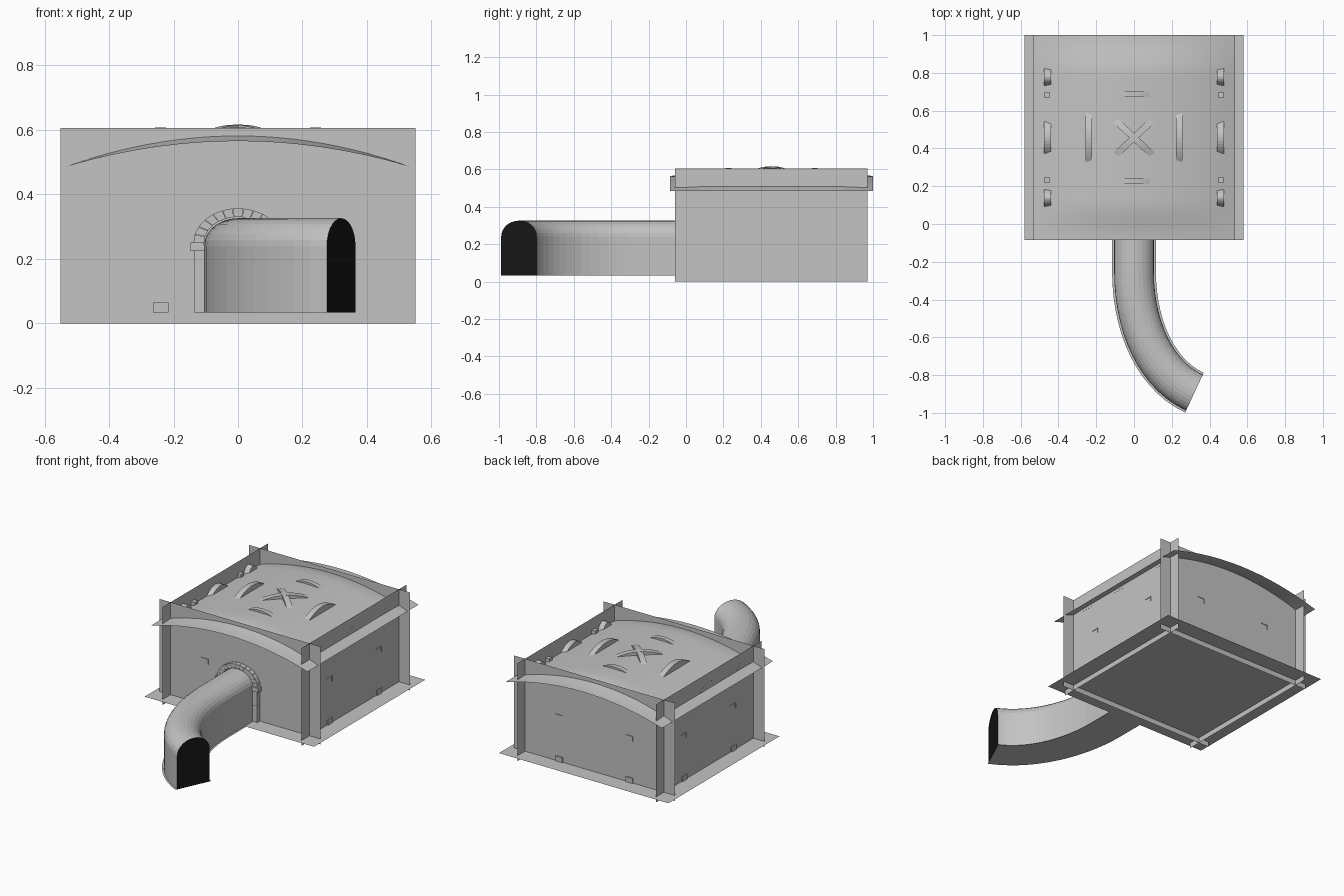
import bpy, bmesh, math
from mathutils import Vector, Matrix

cube = bpy.data.objects.get("Cube")
if cube:
    bpy.data.objects.remove(cube, do_unlink=True)


def material(name, value):
    m = bpy.data.materials.new(name)
    m.use_nodes = True
    color = (value, value, value, 1)
    m.diffuse_color = color
    m.node_tree.nodes["Principled BSDF"].inputs["Base Color"].default_value = color
    return m


STONE = material("grey_stone", 0.55)
DARK = material("black_opening", 0.008)
MID_Y = 0.4575


def finish(name, bm, mat=STONE, smooth=False):
    mesh = bpy.data.meshes.new(name)
    bm.to_mesh(mesh)
    bm.free()
    mesh.materials.append(mat)
    obj = bpy.data.objects.new(name, mesh)
    bpy.context.collection.objects.link(obj)
    for p in mesh.polygons:
        p.use_smooth = smooth
    return obj


def sheet(name, nu, nv, func, mat=STONE, smooth=False):
    """Grid surface from func(u, v), u and v in 0..1."""
    bm = bmesh.new()
    rows = [[bm.verts.new(func(i / nu, j / nv)) for i in range(nu + 1)] for j in range(nv + 1)]
    for a, b in zip(rows, rows[1:]):
        for i in range(nu):
            bm.faces.new((a[i], a[i + 1], b[i + 1], b[i]))
    return finish(name, bm, mat, smooth)


def prism(name, outline, depth, matrix):
    """Extrude an outline in the local XZ plane along local Y, centred."""
    bm = bmesh.new()
    face = bm.faces.new([bm.verts.new((x, -depth / 2, z)) for x, z in outline])
    ext = bmesh.ops.extrude_face_region(bm, geom=[face])
    moved = [g for g in ext["geom"] if isinstance(g, bmesh.types.BMVert)]
    bmesh.ops.translate(bm, verts=moved, vec=(0, depth, 0))
    bmesh.ops.recalc_face_normals(bm, faces=bm.faces)
    bm.transform(matrix)
    return finish(name, bm)


def box(name, center, size):
    x, z = size[0] / 2, size[2] / 2
    return prism(name, [(-x, -z), (x, -z), (x, z), (-x, z)], size[1], Matrix.Translation(center))


def bow(name, x, y, length, width, low, top, angle):
    """Arched bar, seen where it pokes above the ceiling."""
    arc = [(t * length / 10, top - (top - low) * (t / 5) ** 2) for t in range(-5, 6)]
    outline = [(-length / 2, low - 0.02), (length / 2, low - 0.02)] + arc[::-1]
    return prism(name, outline, width, Matrix.Translation((x, y, 0)) @ Matrix.Rotation(angle, 4, "Z"))


# Floor and crossing walls
sheet("floor", 1, 1, lambda u, v: (-0.58 + 1.16 * u, -0.085 + 1.085 * v, 0.033))
sheet("front_wall", 1, 1, lambda u, v: (-0.55 + 1.1 * u, 0.02, 0.605 * v))
sheet("back_wall", 1, 1, lambda u, v: (0.55 - 1.1 * u, 0.895, 0.605 * v))
sheet("left_wall", 1, 1, lambda u, v: (0.475, -0.06 + 1.03 * u, 0.605 * v))
sheet("right_wall", 1, 1, lambda u, v: (-0.475, 0.97 - 1.03 * u, 0.605 * v))


# Vaulted ceiling, drooping at the front and back edges
def vault(u, v):
    s = 2 * u - 1
    t = min(min(v, 1 - v) * 1.085 / 0.2, 1)
    rise = 0.08 + 0.03 * t * t * (3 - 2 * t)
    return (0.535 * s, -0.085 + 1.085 * v, 0.485 + rise * (1 - s * s))


sheet("ceiling", 24, 30, vault, smooth=True)

# Arched ribs above the ceiling
for sign in (-1, 1):
    bow("cross_rib", 0, MID_Y, 0.27, 0.035, 0.59, 0.616, sign * math.radians(43))
    bow("long_rib", sign * 0.24, MID_Y, 0.26, 0.035, 0.57, 0.608, math.pi / 2)
    bow("short_rib", 0, MID_Y + sign * 0.23, 0.2, 0.03, 0.585, 0.608, 0)
    bow("side_rib", sign * 0.458, MID_Y, 0.17, 0.035, 0.51, 0.55, math.pi / 2)
    for end in (-1, 1):
        bow("side_rib_end", sign * 0.458, MID_Y + end * 0.32, 0.09, 0.035, 0.51, 0.55, math.pi / 2)
        box("side_block", (sign * 0.46, MID_Y + end * 0.225, 0.52), (0.025, 0.03, 0.03))

# Tunnel path: straight, then a bend toward the left
A, B, C, D = (Vector(p) for p in ((0, -0.25), (0, -0.55), (0.12, -0.8), (0.32, -0.893)))
path = [(Vector((0, 0.02)), Vector((0, -1)))]
for i in range(15):
    t = i / 14
    s = 1 - t
    pos = A * s**3 + B * 3 * s * s * t + C * 3 * s * t * t + D * t**3
    tan = (B - A) * s * s + (C - B) * 2 * s * t + (D - C) * t * t
    path.append((pos, tan.normalized()))


def on_path(k, across, z):
    pos, tan = path[k]
    return (pos.x - tan.y * across, pos.y + tan.x * across, z)


arch = [(0.105, 0.033)]
arch += [(0.105 * math.cos(a), 0.24 + 0.086 * math.sin(a)) for a in (math.pi * i / 14 for i in range(15))]
arch += [(-0.105, 0.033)]
n, last = len(arch) - 1, len(path) - 1
sheet("tunnel_vault", n, last, lambda u, v: on_path(round(v * last), *arch[round(u * n)]))
sheet("tunnel_floor", 1, last, lambda u, v: on_path(round(v * last), 0.232 * u - 0.116, 0.033))
bm = bmesh.new()
bm.faces.new([bm.verts.new(on_path(last, *p)) for p in arch])
finish("tunnel_opening", bm, DARK)

# Stone door surround: posts, capitals and wedge stones
for sign in (-1, 1):
    for z, h in ((0.084, 0.1), (0.18, 0.09)):
        box("door_post", (sign * 0.121, 0.01, z), (0.031, 0.034, h))
    box("door_capital", (sign * 0.127, 0.008, 0.238), (0.042, 0.044, 0.026))
STONES = 13
for i in range(STONES):
    a0, a1 = (math.pi * (i + e) / STONES for e in (0.02, 0.98))
    ring = [(0.105, 0.08, a0), (0.138, 0.107, a0), (0.138, 0.107, a1), (0.105, 0.08, a1)]
    prism("arch_stone", [(p * math.cos(a), 0.25 + q * math.sin(a)) for p, q, a in ring],
          0.034, Matrix.Translation((0, 0.01, 0)))

# Small angle brackets and foot blocks on the outside of each wall
for angle, offset, spots in ((0, MID_Y - 0.02, (-0.24,)), (math.pi, 0.4375, (-0.24, 0.24)),
                             (math.pi / 2, 0.475, (-0.24, 0.24)), (-math.pi / 2, 0.475, (-0.24, 0.24))):
    turn = Matrix.Translation((0, MID_Y, 0)) @ Matrix.Rotation(angle, 4, "Z")
    for x in spots:
        bracket = [(x - 0.025, 0.318), (x + 0.02, 0.318), (x + 0.02, 0.29),
                   (x + 0.023, 0.29), (x + 0.023, 0.322), (x - 0.025, 0.322)]
        prism("wall_bracket", bracket, 0.008, turn @ Matrix.Translation((0, -offset, 0)))
        foot = [(x - 0.024, 0.033), (x + 0.024, 0.033), (x + 0.024, 0.064), (x - 0.024, 0.064)]
        prism("foot_block", foot, 0.014, turn @ Matrix.Translation((0, -offset, 0)))
